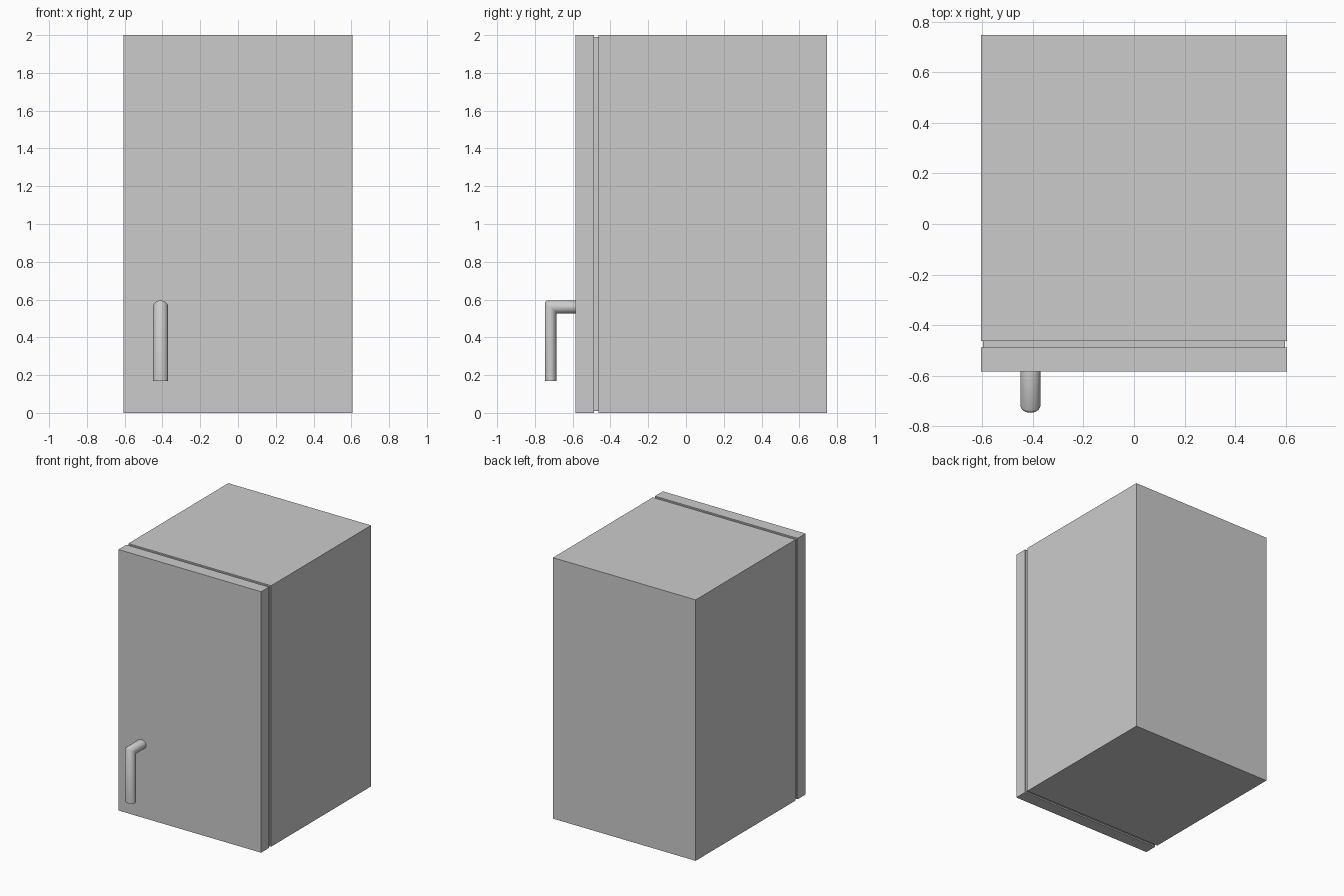
import bpy, bmesh, math

if "Cube" in bpy.data.objects:
    bpy.data.objects.remove(bpy.data.objects["Cube"])


def box(name, x, y0, y1, z0, z1):
    """Box symmetric in x, given its half width and y/z limits."""
    bm = bmesh.new()
    bmesh.ops.create_cube(bm, size=1)
    for v in bm.verts:
        v.co = (v.co.x * 2 * x,
                y0 + (v.co.y + 0.5) * (y1 - y0),
                z0 + (v.co.z + 0.5) * (z1 - z0))
    return finish(name, bm)


def finish(name, bm):
    bmesh.ops.recalc_face_normals(bm, faces=bm.faces)
    mesh = bpy.data.meshes.new(name)
    bm.to_mesh(mesh)
    bm.free()
    obj = bpy.data.objects.new(name, mesh)
    bpy.context.collection.objects.link(obj)
    return obj


# Cabinet, recessed door seal and door slab
box("cabinet", 0.605, -0.463, 0.747, 0, 2)
box("door_seal", 0.597, -0.488, -0.463, 0.01, 1.99)
box("door", 0.605, -0.584, -0.488, 0, 2)

# Handle: oval bar swept down from a mitred elbow
SIDES = 32
bm = bmesh.new()
rings = [[], [], [], []]
for i in range(SIDES):
    a = 2 * math.pi * i / SIDES
    s = math.sin(a)
    x = -0.41 + 0.04 * math.cos(a)
    y = -0.716 + 0.031 * s
    z = 0.56 - 0.035 * s
    c = 0.01 * (1 - s) / 2          # softens the outer corner
    points = [(x, y, 0.17), (x, y, z - c), (x, y + c, z), (x, -0.582, z)]
    for ring, p in zip(rings, points):
        ring.append(bm.verts.new(p))
for r0, r1 in zip(rings, rings[1:]):
    for i in range(SIDES):
        j = (i + 1) % SIDES
        bm.faces.new((r0[i], r0[j], r1[j], r1[i]))
bm.faces.new(rings[0])
bm.faces.new(rings[-1])
bmesh.ops.remove_doubles(bm, verts=bm.verts, dist=1e-5)
handle = finish("handle", bm)
bpy.context.view_layer.objects.active = handle
handle.select_set(True)
bpy.ops.object.shade_smooth_by_angle(angle=math.radians(50))
